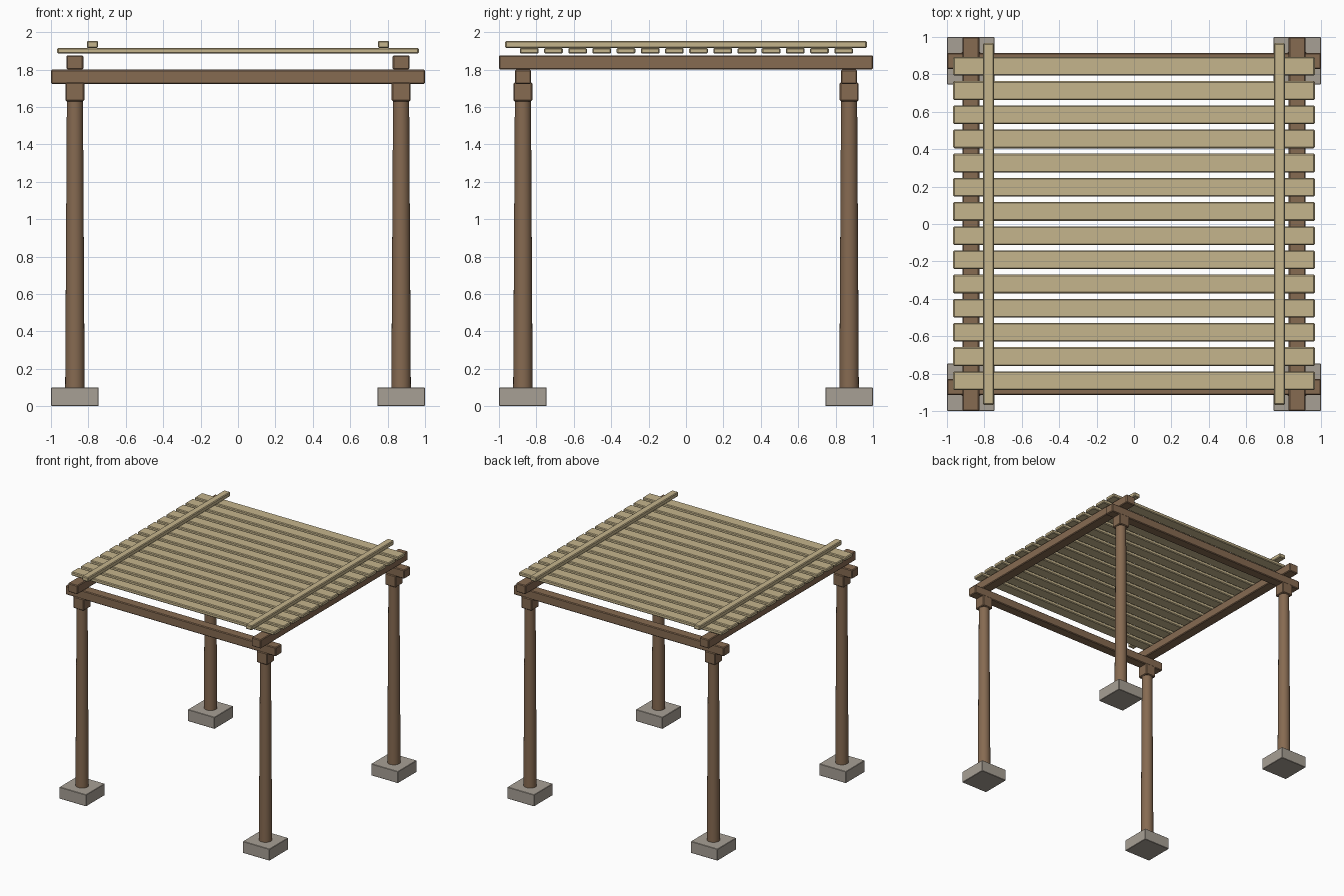
import bpy

cube = bpy.data.objects.get("Cube")
if cube:
    bpy.data.objects.remove(cube, do_unlink=True)


def material(name, rgb):
    m = bpy.data.materials.new(name)
    m.use_nodes = True
    color = (*rgb, 1)
    m.diffuse_color = color
    m.node_tree.nodes["Principled BSDF"].inputs["Base Color"].default_value = color
    return m


dark_wood = material("dark wood", (0.24, 0.145, 0.083))
pale_wood = material("pale wood", (0.56, 0.46, 0.265))
stone = material("stone", (0.39, 0.35, 0.30))


def finish(obj, name, mat, bevel):
    obj.name = name
    obj.data.materials.append(mat)
    if bevel:
        mod = obj.modifiers.new("edge", "BEVEL")
        mod.width = bevel
        mod.segments = 1
    return obj


def box(name, center, size, mat, bevel=0.006):
    bpy.ops.mesh.primitive_cube_add(size=1, location=center)
    obj = bpy.context.object
    obj.scale = size
    bpy.ops.object.transform_apply(location=False, rotation=False, scale=True)
    return finish(obj, name, mat, bevel)


POST = 0.872

# Four corners: footing, tapered post and square capital
for sx, side in ((-1, "right"), (1, "left")):
    for sy, end in ((-1, "front"), (1, "back")):
        x, y = sx * POST, sy * POST
        tag = f"{end}_{side}"
        box(f"footing_{tag}", (x, y, 0.05), (0.254, 0.254, 0.10), stone, 0.003)
        bpy.ops.mesh.primitive_cone_add(vertices=24, radius1=0.052, radius2=0.043,
                                        depth=1.56, location=(x, y, 0.87))
        finish(bpy.context.object, f"post_{tag}", dark_wood, 0)
        bpy.ops.object.shade_smooth_by_angle()
        box(f"capital_{tag}", (x, y, 1.68), (0.10, 0.10, 0.10), dark_wood)

# Lower beams run across, upper beams run front to back
for s, end, side in ((-1, "front", "right"), (1, "back", "left")):
    box(f"cross_beam_{end}", (0, s * POST, 1.761), (2, 0.086, 0.076), dark_wood)
    box(f"long_beam_{side}", (s * POST, 0, 1.838), (0.09, 2, 0.076), dark_wood)
    box(f"top_batten_{side}", (s * 0.778, 0, 1.934), (0.06, 1.934, 0.038), pale_wood)

# Roof slats
for i in range(14):
    y = -0.838 + i * 0.1293
    box(f"roof_slat_{i + 1}", (0, y, 1.9), (1.934, 0.10, 0.031), pale_wood)
